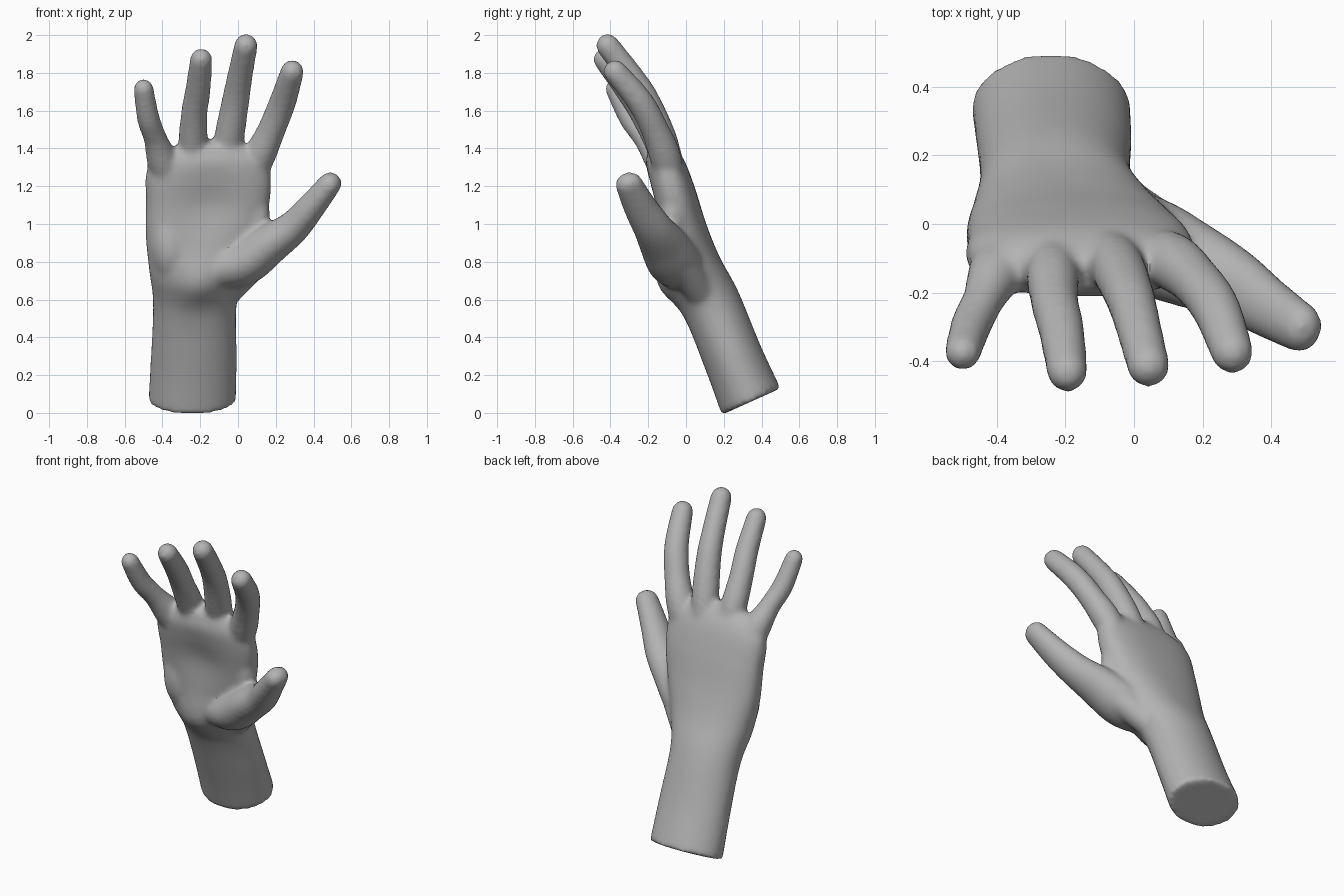
import bpy, bmesh, math
from mathutils import Vector

cube = bpy.data.objects.get("Cube")
if cube:
    bpy.data.objects.remove(cube)

bm = bmesh.new()


def loft(rings):
    """Skin a closed tube through a list of rings of points."""
    loops = [[bm.verts.new(p) for p in ring] for ring in rings]
    n = len(loops[0])
    for a, b in zip(loops, loops[1:]):
        for i in range(n):
            j = (i + 1) % n
            bm.faces.new((a[i], a[j], b[j], b[i]))
    bm.faces.new(loops[0][::-1])
    bm.faces.new(loops[-1])


def spline(stations, steps=6):
    """Smooth curve through stations of any dimension."""
    pts = [Vector(s) for s in stations]
    pts = [2 * pts[0] - pts[1]] + pts + [2 * pts[-1] - pts[-2]]
    out = []
    for a, b, c, d in zip(pts, pts[1:], pts[2:], pts[3:]):
        for k in range(steps):
            t = k / steps
            out.append((2 * b + (c - a) * t + (2 * a - 5 * b + 4 * c - d) * t * t
                        + (3 * b - a - 3 * c + d) * t ** 3) / 2)
    return out + [pts[-2]]


def digit(stations, depth=1, sides=20):
    """Oval tube with a domed tip; stations are x, y, z, radius."""
    path = spline(stations)
    centres = [(p.to_3d(), p[3]) for p in path]
    last, radius = centres[-1]
    axis = (last - centres[-2][0]).normalized()
    for k in range(1, 7):
        a = k / 6 * math.radians(86)
        centres.append((last + axis * radius * math.sin(a), radius * math.cos(a)))
    rings = []
    for i, (c, r) in enumerate(centres):
        before, after = centres[max(i - 1, 0)][0], centres[min(i + 1, len(centres) - 1)][0]
        along = (after - before).normalized()
        u = along.cross(Vector((0, 1, 0))).normalized()
        v = u.cross(along) * depth
        angles = [2 * math.pi * s / sides for s in range(sides)]
        rings.append([c + r * (u * math.cos(a) - v * math.sin(a)) for a in angles])
    loft(rings)


# Forearm and palm: x, y, z, half width, half depth, palm hollow, squareness
TILT = Vector((0, 0.91, 0.41))
body = [
    (-.243, .345, .06, .232, .171, 0, 2),
    (-.234, .25, .29, .228, .16, 0, 2),
    (-.228, .13, .58, .222, .16, 0, 2.1),
    (-.207, .035, .76, .264, .158, -.045, 2.3),
    (-.183, -.02, .94, .306, .141, 0, 2.4),
    (-.16, -.06, 1.12, .328, .125, .03, 2.5),
    (-.157, -.10, 1.27, .33, .111, .012, 2.5),
    (-.15, -.13, 1.36, .285, .09, 0, 2.3),
    (-.13, -.15, 1.43, .15, .05, 0, 2),
]
rings = []
for x, y, z, w, d, hollow, power in spline(body):
    ring = []
    for s in range(48):
        a = 2 * math.pi * s / 48
        u = math.copysign(abs(math.cos(a)) ** (2 / power), math.cos(a))
        v = math.copysign(abs(math.sin(a)) ** (2 / power), math.sin(a))
        dip = hollow * math.exp(-(u / .5) ** 2) * max(0, -v)
        ring.append(Vector((x + w * u, y, z)) + TILT * (d * v + dip))
    rings.append(ring)
loft(rings)

# Fingers, from inside the palm to the tip
little = [(-.35, -.07, 1.14, .05), (-.397, -.13, 1.32, .082), (-.437, -.215, 1.45, .063),
          (-.475, -.295, 1.56, .061), (-.50, -.375, 1.715, .054)]
ring_finger = [(-.23, -.06, 1.16, .05), (-.238, -.13, 1.40, .077), (-.232, -.225, 1.58, .071),
               (-.212, -.31, 1.71, .068), (-.195, -.432, 1.872, .06)]
middle = [(-.10, -.05, 1.16, .05), (-.057, -.11, 1.40, .079), (-.015, -.205, 1.64, .074),
          (.01, -.29, 1.78, .068), (.042, -.415, 1.945, .063)]
index = [(.03, -.06, 1.12, .05), (.107, -.105, 1.34, .083), (.178, -.165, 1.50, .075),
         (.238, -.245, 1.65, .072), (.287, -.375, 1.807, .063)]
for stations in (little, ring_finger, middle, index):
    digit(stations)

# Thumb with its muscle, deeper than wide
thumb = [(-.24, .03, .71, .07), (-.12, -.02, .755, .105), (.03, -.06, .795, .122),
         (.17, -.12, .895, .108), (.29, -.175, .98, .089), (.385, -.24, 1.087, .076),
         (.487, -.303, 1.213, .062)]
digit(thumb, depth=1.2)

# Thumb root at the wrist, heel of the hand, web between thumb and forefinger
thumb_root = [(-.1, .1, .60, .08), (.04, .0, .755, .088), (.18, -.1, .89, .085)]
heel = [(-.32, .06, .66, .08), (-.35, -.035, .83, .11), (-.37, -.045, 1.0, .095),
        (-.36, -.04, 1.16, .06)]
web = [(.05, -.04, .93, .06), (.10, -.07, 1.03, .068), (.10, -.07, 1.16, .055)]
for stations in (thumb_root, heel, web):
    digit(stations)

mesh = bpy.data.meshes.new("hand")
bmesh.ops.recalc_face_normals(bm, faces=bm.faces)
bm.to_mesh(mesh)
bm.free()
hand = bpy.data.objects.new("hand", mesh)
bpy.context.collection.objects.link(hand)
bpy.ops.object.select_all(action='DESELECT')
hand.select_set(True)
bpy.context.view_layer.objects.active = hand

# Fuse the parts into one skin and relax it
fuse = hand.modifiers.new("fuse", 'REMESH')
fuse.mode = 'VOXEL'
fuse.voxel_size = 0.014
relax = hand.modifiers.new("relax", 'SMOOTH')
relax.factor = 0.5
relax.iterations = 14
for name in ("fuse", "relax"):
    bpy.ops.object.modifier_apply(modifier=name)

grey = bpy.data.materials.new("plain grey")
grey.use_nodes = True
colour = (.45, .45, .45, 1)
grey.diffuse_color = colour
grey.node_tree.nodes["Principled BSDF"].inputs["Base Color"].default_value = colour
hand.data.materials.clear()
hand.data.materials.append(grey)
for p in hand.data.polygons:
    p.material_index = 0
bpy.ops.object.shade_smooth_by_angle(angle=math.radians(40))
